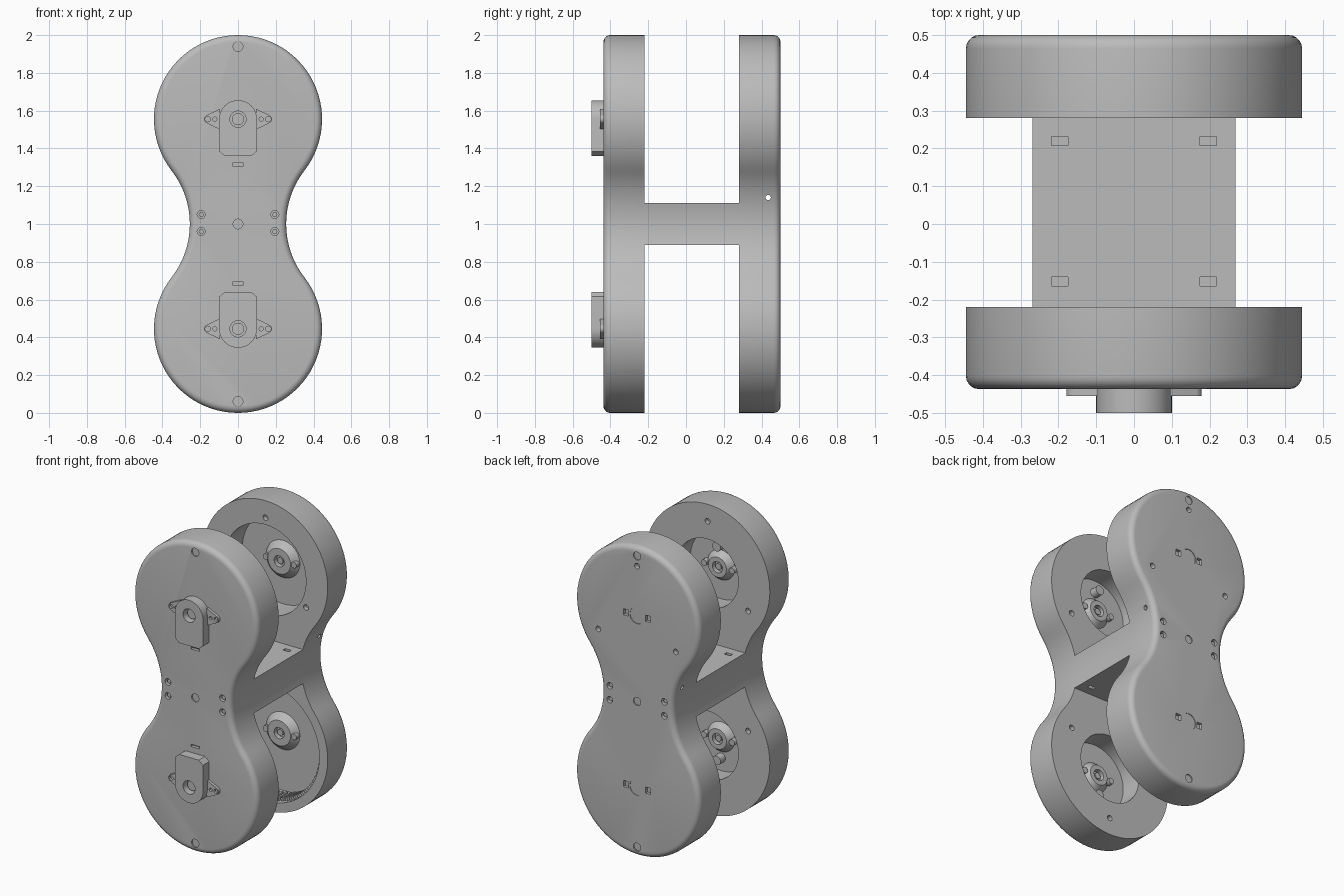
import bpy, bmesh, math
from mathutils import Matrix, Vector

cube = bpy.data.objects.get("Cube")
if cube:
    bpy.data.objects.remove(cube, do_unlink=True)

GREY = (0.5, 0.5, 0.5, 1)
mat = bpy.data.materials.new("plain grey")
mat.use_nodes = True
mat.diffuse_color = GREY
mat.node_tree.nodes["Principled BSDF"].inputs["Base Color"].default_value = GREY

LOBE_R, LOBE_D = 0.445, 0.555            # lobe radius, lobe distance from the waist
WAIST_R, WAIST_X = 0.46, 0.715           # concave waist arc
TURN = Matrix.Rotation(math.pi / 2, 3, 'X')


def arc(cx, cz, r, a0, a1, n):
    return [(cx + r * math.cos(math.radians(a0 + (a1 - a0) * i / n)),
             cz + r * math.sin(math.radians(a0 + (a1 - a0) * i / n))) for i in range(n + 1)]


def prism(bm, outline, y0, y1):
    """Extrude an x-z outline from y0 to y1; return the face at y1."""
    face = bm.faces.new([bm.verts.new((x, y0, z)) for x, z in outline])
    top = bmesh.ops.extrude_face_region(bm, geom=[face])["geom"]
    bmesh.ops.translate(bm, vec=(0, y1 - y0, 0),
                        verts=[v for v in top if isinstance(v, bmesh.types.BMVert)])
    return [f for f in top if isinstance(f, bmesh.types.BMFace)][0]


def cyl(bm, x, z, r, y0, y1, r2=None, n=32):
    """Cylinder or cone along y, radius r at y0 and r2 at y1."""
    made = bmesh.ops.create_cone(bm, cap_ends=True, segments=n, radius1=r if r2 is None else r2,
                                 radius2=r, depth=abs(y1 - y0))["verts"]
    if y0 > y1:
        bmesh.ops.rotate(bm, verts=made, matrix=Matrix.Rotation(math.pi, 3, 'X'))
    bmesh.ops.rotate(bm, verts=made, matrix=TURN)
    bmesh.ops.translate(bm, verts=made, vec=(x, (y0 + y1) / 2, z))


def box(bm, centre, size, angle=0):
    m = (Matrix.Translation(centre) @ Matrix.Rotation(angle, 4, 'Y')
         @ Matrix.Diagonal(Vector(size).to_4d()))
    bmesh.ops.create_cube(bm, size=1, matrix=m)


def finish(name, bm, cutter=None):
    """Make an object, subtract the cutter mesh, shade smooth with sharp edges."""
    def to_object(label, b):
        bmesh.ops.recalc_face_normals(b, faces=b.faces)
        me = bpy.data.meshes.new(label)
        b.to_mesh(me)
        b.free()
        ob = bpy.data.objects.new(label, me)
        bpy.context.collection.objects.link(ob)
        return ob
    ob = to_object(name, bm)
    ob.data.materials.append(mat)
    if cutter:
        cut = to_object("cutter", cutter)
        cut.hide_render = True
        mod = ob.modifiers.new("cut", 'BOOLEAN')
        mod.object, mod.solver, mod.operation = cut, 'EXACT', 'DIFFERENCE'
        bpy.ops.object.select_all(action='DESELECT')
        bpy.context.view_layer.objects.active = ob
        ob.select_set(True)
        bpy.ops.object.modifier_apply(modifier="cut")
        bpy.data.objects.remove(cut, do_unlink=True)
    bpy.ops.object.select_all(action='DESELECT')
    bpy.context.view_layer.objects.active = ob
    ob.select_set(True)
    bpy.ops.object.shade_smooth_by_angle(angle=math.radians(30))
    return ob


# Two-lobed plate outline: top lobe, left waist, bottom lobe, right waist
lean = math.degrees(math.atan2(LOBE_D, WAIST_X))
top_z, low_z = 1 + LOBE_D, 1 - LOBE_D
outline = (arc(0, top_z, LOBE_R, -lean, 180 + lean, 56)[:-1]
           + arc(-WAIST_X, 1, WAIST_R, lean, -lean, 20)[:-1]
           + arc(0, low_z, LOBE_R, 180 - lean, 360 + lean, 56)[:-1]
           + arc(WAIST_X, 1, WAIST_R, 180 + lean, 180 - lean, 20)[:-1])


def plate(inner, outer):
    bm = bmesh.new()
    face = prism(bm, outline, inner, outer)
    bmesh.ops.bevel(bm, geom=list(face.edges), offset=0.035, segments=5,
                    profile=0.5, affect='EDGES')
    return bm


def outer_holes(cut, outer, s):
    """Magnet pockets and bolt holes on an outer face; s points outwards."""
    for z in (0.06, 1, 1.94):
        cyl(cut, 0, z, 0.026, outer - s * 0.008, outer + s * 0.02)
    for x in (-0.195, 0.195):
        for z in (0.96, 1.05):
            cyl(cut, x, z, 0.021, outer - s * 0.03, outer + s * 0.02, n=20)


def ring_bolts(cut, z, up, y, r=0.335):
    for k in range(3):
        a = math.radians(90 * up + 120 * k)
        cyl(cut, r * math.cos(a), z + r * math.sin(a), 0.018, y - 0.03, y + 0.03, n=16)


F_IN, F_OUT, B_IN, B_OUT = -0.22, -0.437, 0.28, 0.5

# Front plate with two round openings on its inner side
cut = bmesh.new()
outer_holes(cut, F_OUT, -1)
for z, up in ((top_z, 1), (low_z, -1)):
    cyl(cut, 0, z, 0.22, F_IN - 0.14, F_IN + 0.05, n=64)
    ring_bolts(cut, z, up, F_IN)
    box(cut, (0, F_OUT, z - up * 0.24), (0.06, 0.04, 0.014))
finish("front_plate", plate(F_IN, F_OUT), cut)

# Back plate: narrow opening above, wide gear opening below
cut = bmesh.new()
outer_holes(cut, B_OUT, 1)
for z, r in ((top_z, 0.29), (low_z, 0.385)):
    cyl(cut, 0, z, r, B_IN - 0.05, B_IN + 0.18, n=80)
    cyl(cut, 0, z, 0.052, B_OUT - 0.004, B_OUT + 0.02)
    for x in (-0.08, 0.08):
        box(cut, (x, B_OUT, z), (0.036, 0.04, 0.04))
ring_bolts(cut, top_z, 1, B_IN)
ring_bolts(cut, top_z, 1, B_OUT, 0.32)
box_axis = Matrix.Translation((0, 0.435, 1.14)) @ Matrix.Rotation(math.pi / 2, 4, 'Y')
bmesh.ops.create_cone(cut, cap_ends=True, segments=16, radius1=0.014, radius2=0.014,
                      depth=1, matrix=box_axis)
finish("back_plate", plate(B_IN, B_OUT), cut)

# Internal gear teeth around the lower back opening
bm = bmesh.new()
for k in range(72):
    a = 2 * math.pi * k / 72
    box(bm, (0.376 * math.cos(a), 0.36, low_z + 0.376 * math.sin(a)), (0.026, 0.1, 0.016), -a)
finish("gear_teeth", bm)

# Bridge follows the waist curve, with bolt slots above and below
bm, cut = bmesh.new(), bmesh.new()
half = math.degrees(math.asin(0.11 / WAIST_R))
prism(bm, arc(-WAIST_X, 1, WAIST_R, half, -half, 10)
      + arc(WAIST_X, 1, WAIST_R, 180 + half, 180 - half, 10), F_IN, B_IN)
for x in (-0.197, 0.197):
    for y in (-0.152, 0.22):
        for z in (0.89, 1.11):
            box(cut, (x, y, z), (0.044, 0.024, 0.08))
finish("bridge", bm, cut)

# Motor housings with mounting ears on the front
for name, z, up in (("upper", top_z, 1), ("lower", low_z, -1)):
    def place(pts):
        return [(x, z + up * dz) for x, dz in pts]
    bm, cut = bmesh.new(), bmesh.new()
    prism(bm, place(arc(0, 0, 0.1, 0, 180, 24)
                    + [(-0.1, -0.17), (-0.07, -0.195), (0.07, -0.195), (0.1, -0.17)]),
          F_OUT + 0.005, -0.5)
    cyl(cut, 0, z, 0.043, -0.45, -0.52)
    finish(name + "_motor_housing", bm, cut)
    bm = bmesh.new()
    cyl(bm, 0, z, 0.032, -0.44, -0.47)
    finish(name + "_motor_shaft", bm)
    for side, s in (("left", 1), ("right", -1)):
        bm, cut = bmesh.new(), bmesh.new()
        tip = [(s * x, dz) for x, dz in arc(0.155, 0, 0.024, -70, 70, 10)]
        prism(bm, place([(s * 0.095, -0.055)] + tip + [(s * 0.095, 0.055)]), F_OUT + 0.005, -0.455)
        cyl(cut, s * 0.16, z, 0.014, -0.44, -0.47, n=16)
        cyl(cut, s * 0.123, z, 0.011, -0.44, -0.47, n=16)
        finish(f"{name}_{side}_motor_ear", bm, cut)

# Hubs on the opening floors, with a bore, two screws and front-side pegs
for name, floor, s in (("front", F_IN - 0.14, 1), ("back", B_IN + 0.18, -1)):
    for level, z, up in (("upper", top_z, 1), ("lower", low_z, -1)):
        r = 0.1 if s > 0 else 0.125
        bm, cut = bmesh.new(), bmesh.new()
        cyl(bm, 0, z, r, floor - s * 0.005, floor + s * 0.04, r2=r * 0.65, n=48)
        cyl(cut, 0, z, 0.036, floor + s * 0.01, floor + s * 0.06)
        finish(f"{name}_{level}_hub", bm, cut)
        bm = bmesh.new()
        cyl(bm, 0, z, 0.02, floor, floor + s * 0.03, n=16)
        for x in (-0.1, 0.1):
            cyl(bm, x, z, 0.02, floor - s * 0.005, floor + s * 0.035, n=16)
        if s > 0:
            cyl(bm, 0, z + up * 0.135, 0.03, floor - 0.005, floor + 0.05, n=20)
        finish(f"{name}_{level}_hub_screws", bm)

# Bolt heads sunk in the outer holes
bm = bmesh.new()
for outer, s in ((F_OUT, -1), (B_OUT, 1)):
    for x in (-0.195, 0.195):
        for z in (0.96, 1.05):
            cyl(bm, x, z, 0.013, outer - s * 0.035, outer - s * 0.012, n=16)
finish("bolt_heads", bm)
